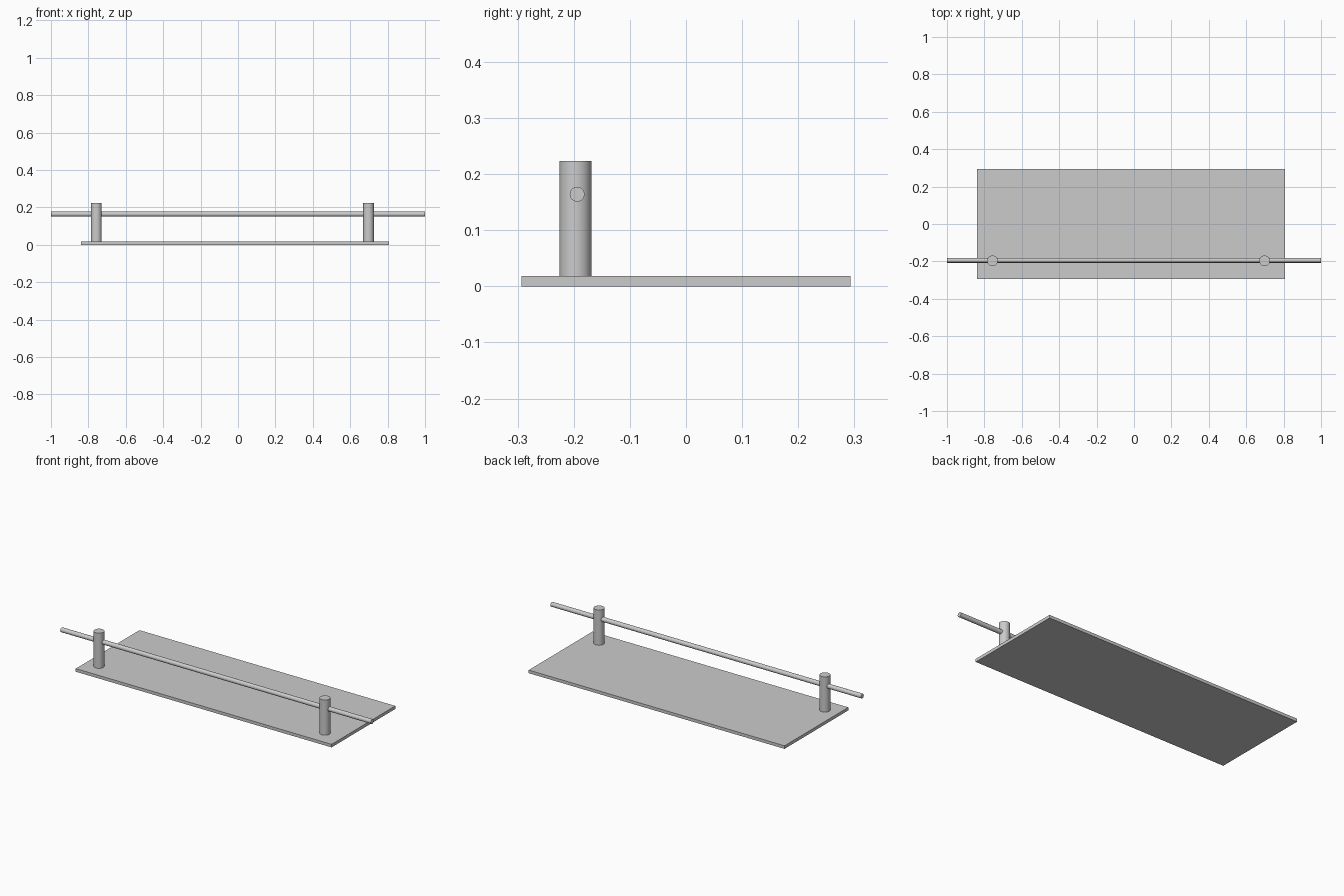
import bpy
from math import pi

if "Cube" in bpy.data.objects:
    bpy.data.objects.remove(bpy.data.objects["Cube"])


def smooth(obj):
    bpy.ops.object.shade_smooth_by_angle(angle=0.6)
    return obj


def cylinder(name, radius, length, location, rotation=(0, 0, 0)):
    bpy.ops.mesh.primitive_cylinder_add(vertices=32, radius=radius, depth=length,
                                        location=location, rotation=rotation)
    obj = bpy.context.object
    obj.name = name
    return smooth(obj)


# Flat base plate, slightly off centre under the rod
X0, X1, HALF_Y, THICK = -0.84, 0.808, 0.293, 0.018
bpy.ops.mesh.primitive_cube_add(size=1, location=((X0 + X1) / 2, 0, THICK / 2))
plate = bpy.context.object
plate.name = "base_plate"
plate.scale = (X1 - X0, 2 * HALF_Y, THICK)
bpy.ops.object.transform_apply(location=False, rotation=False, scale=True)

# Two upright posts standing on the plate
TOP = 0.223
for name, x in (("left_post", -0.757), ("right_post", 0.698)):
    cylinder(name, 0.0285, TOP - THICK + 0.004, (x, -0.197, (TOP + THICK - 0.004) / 2))

# Long rod passing through both posts
cylinder("rail_rod", 0.0132, 2.0, (0, -0.194, 0.164), (0, pi / 2, 0))
